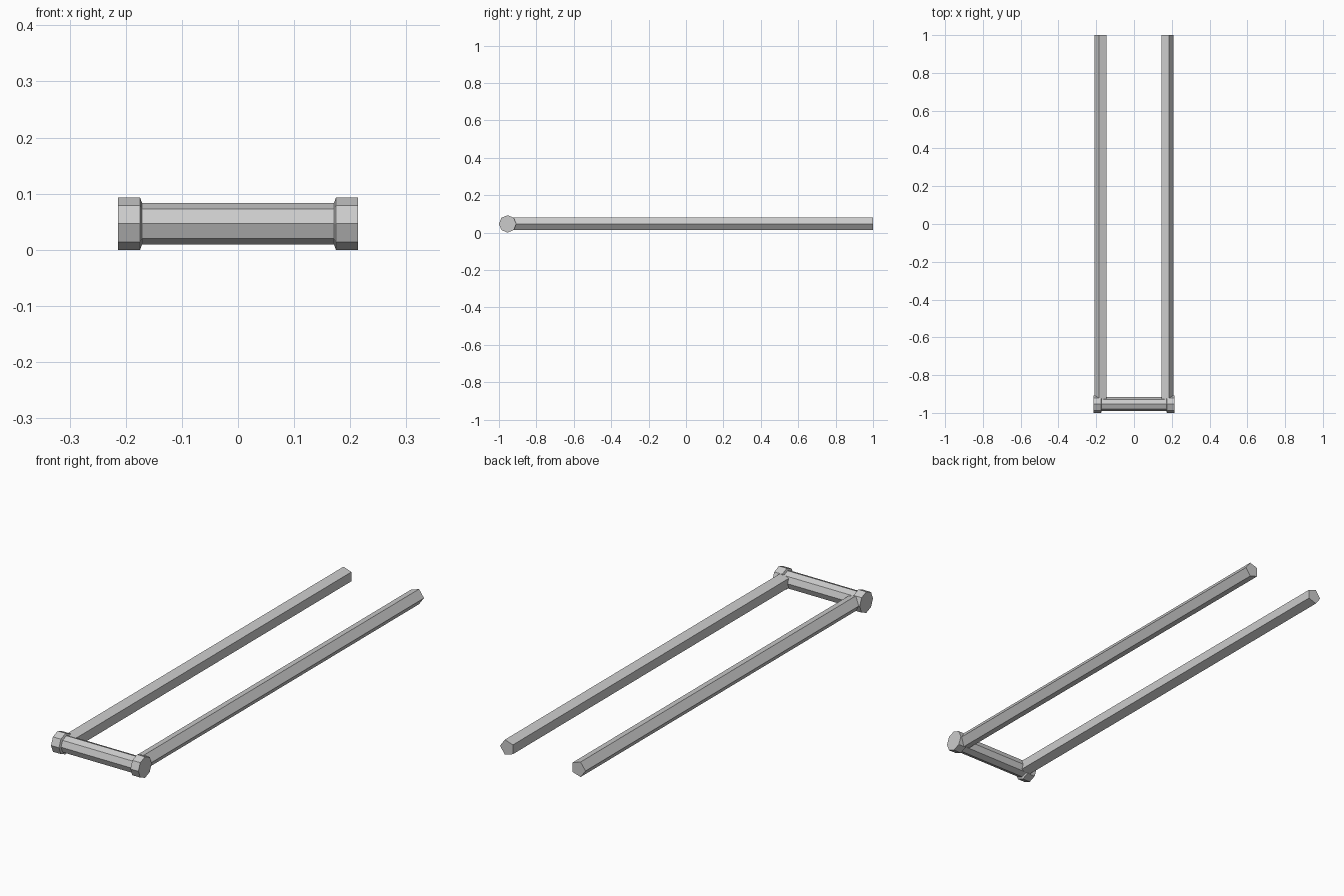
import bpy, bmesh
from math import cos, sin, tau

if "Cube" in bpy.data.objects:
    bpy.data.objects.remove(bpy.data.objects["Cube"])

Z = 0.0465          # shared axis height
BAR_Y = -0.954      # axis of the cross bar


def loft(name, rings):
    """Skin a list of vertex rings into a closed flat-shaded tube."""
    bm = bmesh.new()
    loops = [[bm.verts.new(p) for p in ring] for ring in rings]
    n = len(loops[0])
    for a, b in zip(loops, loops[1:]):
        for i in range(n):
            j = (i + 1) % n
            bm.faces.new((a[i], a[j], b[j], b[i]))
    bm.faces.new(loops[0])
    bm.faces.new(loops[-1])
    bmesh.ops.recalc_face_normals(bm, faces=bm.faces)
    mesh = bpy.data.meshes.new(name)
    bm.to_mesh(mesh)
    bm.free()
    obj = bpy.data.objects.new(name, mesh)
    bpy.context.collection.objects.link(obj)
    return obj


# Octagonal cross bar with a thicker collar at each end: (x, radius)
half = [(0.171, 0.037), (0.1745, 0.0465), (0.2135, 0.0465)]
profile = [(-x, r) for x, r in reversed(half)] + half
loft("cross_bar", [[(x, BAR_Y + r * cos(tau * i / 8), Z + r * sin(tau * i / 8))
                    for i in range(8)] for x, r in profile])

# Pentagonal side rails, corner pointing outwards, mirrored left and right
R = 0.035
for label, side in (("left", -1), ("right", 1)):
    loft(label + "_rail", [[(side * (0.174 + R * cos(tau * i / 5)), y, Z + R * sin(tau * i / 5))
                            for i in range(5)] for y in (BAR_Y, 1.0)])
